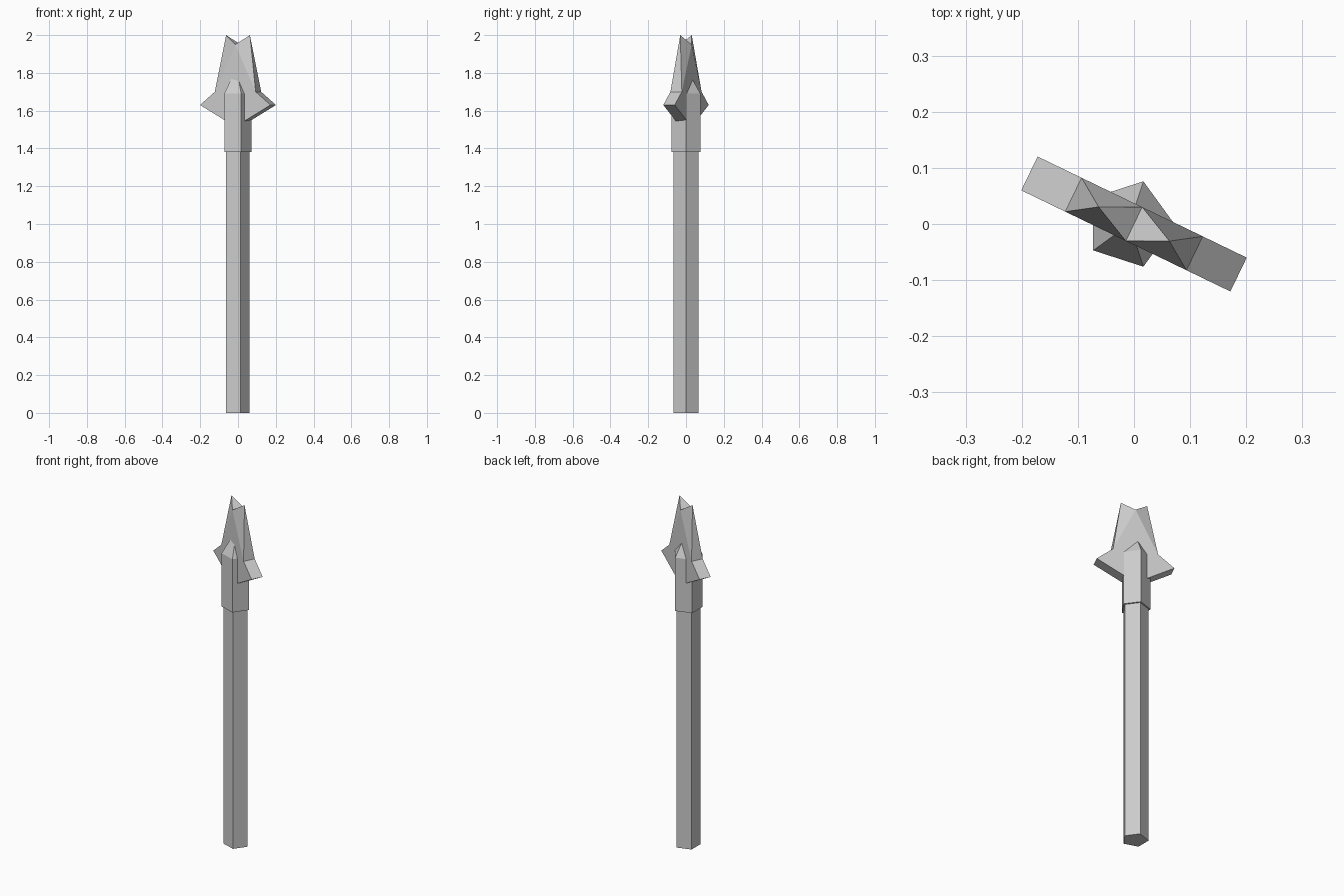
import bpy, bmesh, math

cube = bpy.data.objects.get("Cube")
if cube:
    bpy.data.objects.remove(cube, do_unlink=True)

metal = bpy.data.materials.new("plain_grey")
metal.use_nodes = True
grey = (0.6, 0.6, 0.6, 1)
metal.diffuse_color = grey
metal.node_tree.nodes["Principled BSDF"].inputs["Base Color"].default_value = grey

AXIS_X = -0.008  # pole axis


def finish(name, bm):
    """Turn a bmesh into a flat-shaded object."""
    bmesh.ops.recalc_face_normals(bm, faces=bm.faces)
    mesh = bpy.data.meshes.new(name)
    bm.to_mesh(mesh)
    bm.free()
    mesh.materials.append(metal)
    obj = bpy.data.objects.new(name, mesh)
    bpy.context.collection.objects.link(obj)
    return obj


def pentagon_prism(name, radius, bottom, top, apex=None):
    """Five-sided column, with an optional pointed top."""
    bm = bmesh.new()
    angles = [math.tau * i / 5 for i in range(5)]
    low, high = [[bm.verts.new((AXIS_X + radius * math.cos(a), radius * math.sin(a), z))
                  for a in angles] for z in (bottom, top)]
    bm.faces.new(low)
    tip = bm.verts.new((AXIS_X, 0, apex)) if apex else None
    if not tip:
        bm.faces.new(high)
    for i in range(5):
        j = (i + 1) % 5
        bm.faces.new((low[i], low[j], high[j], high[i]))
        if tip:
            bm.faces.new((high[i], high[j], tip))
    return finish(name, bm)


# Shaft and pointed socket
pentagon_prism("shaft", 0.07, 0, 1.4)
pentagon_prism("socket", 0.08, 1.38, 1.69, 1.827)

# Barbed blade with two pinched points and a notch between them
HALF_THICK = 0.0335
bm = bmesh.new()
outline = [(0, 1.95), (0.12, 1.70), (0.207, 1.63), (0, 1.515), (-0.207, 1.63), (-0.12, 1.70)]
front, back = [[bm.verts.new((x, y, z)) for x, z in outline]
               for y in (-HALF_THICK, HALF_THICK)]
for side in (front, back):
    bm.faces.new(side)
for i in range(1, 5):
    bm.faces.new((front[i], front[i + 1], back[i + 1], back[i]))
for x, shoulder in ((0.07, 1), (-0.07, 5)):
    peak = bm.verts.new((x, 0, 2))
    ring = [front[0], front[shoulder], back[shoulder], back[0]]
    for i in range(4):
        bm.faces.new((ring[i], ring[(i + 1) % 4], peak))
blade = finish("blade", bm)
blade.rotation_euler.z = math.radians(-25.8)
